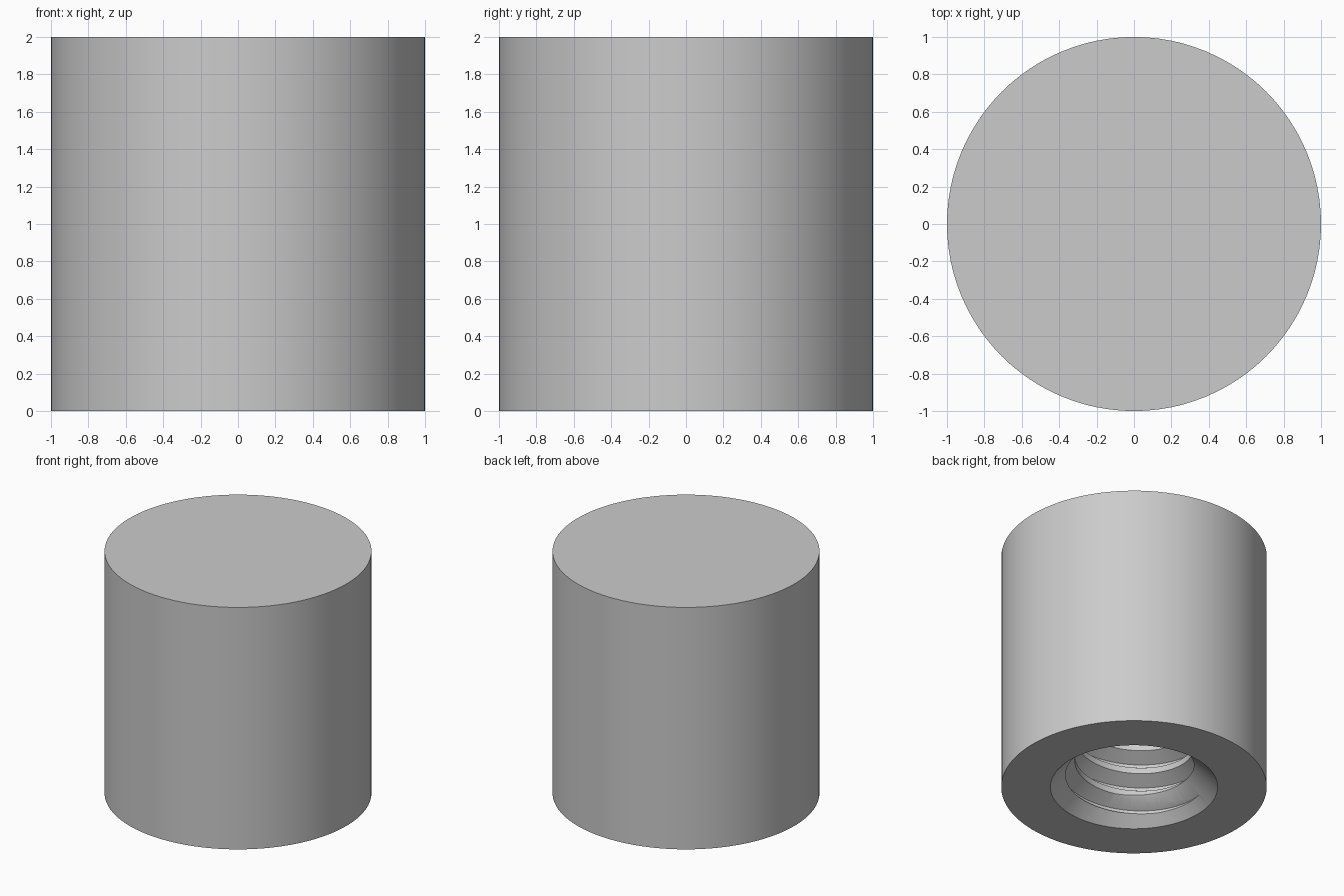
import bpy
import bmesh
from math import cos, sin, pi, radians

old = bpy.data.objects.get("Cube")
if old:
    bpy.data.objects.remove(old, do_unlink=True)

SEGMENTS = 96
PITCH = 0.2
CREST, ROOT = 0.445, 0.553
HOLE_DEPTH = 1.5
MOUTH = 0.63

gray = bpy.data.materials.new("plain_gray")
gray.use_nodes = True
color = (0.6, 0.6, 0.6, 1)
gray.diffuse_color = color
gray.node_tree.nodes["Principled BSDF"].inputs["Base Color"].default_value = color


def make_object(name, bm):
    bmesh.ops.recalc_face_normals(bm, faces=bm.faces[:])
    mesh = bpy.data.meshes.new(name)
    bm.to_mesh(mesh)
    bm.free()
    mesh.materials.append(gray)
    obj = bpy.data.objects.new(name, mesh)
    bpy.context.collection.objects.link(obj)
    return obj


def cone(name, r_low, r_high, z_low, z_high):
    bm = bmesh.new()
    bmesh.ops.create_cone(bm, cap_ends=True, segments=SEGMENTS, radius1=r_low,
                          radius2=r_high, depth=z_high - z_low)
    bmesh.ops.translate(bm, verts=bm.verts, vec=(0, 0, (z_low + z_high) / 2))
    return make_object(name, bm)


def threaded_rod(name, z_low, z_high):
    """Right-handed helical rod with flat crests and roots, trimmed at both ends."""
    profile = [(0, CREST), (0.25, CREST), (0.5625, ROOT), (0.6875, ROOT)]
    count = len(profile)
    turns = int((z_high - z_low) / PITCH) + 5
    start = 0.047 - 3 * PITCH
    bm = bmesh.new()
    columns = []
    for i in range(SEGMENTS):
        a = 2 * pi * i / SEGMENTS
        columns.append([
            bm.verts.new((r * cos(a), r * sin(a),
                          start + PITCH * (t + offset + i / SEGMENTS)))
            for t in range(turns) for offset, r in profile])
    # The last column meets the first one, one turn further up
    columns.append(columns[0][count:])
    for left, right in zip(columns, columns[1:]):
        rows = min(len(left), len(right))
        for j in range(rows - 1):
            bm.faces.new((left[j], right[j], right[j + 1], left[j + 1]))
    # Flat ends
    for z, direction in ((z_low, -1), (z_high, 1)):
        bmesh.ops.bisect_plane(bm, geom=bm.verts[:] + bm.edges[:] + bm.faces[:],
                               dist=1e-6, plane_co=(0, 0, z),
                               plane_no=(0, 0, direction), clear_outer=True)
        rim = [e for e in bm.edges if e.is_boundary
               and all(abs(v.co.z - z) < 1e-4 for v in e.verts)]
        bmesh.ops.edgeloop_fill(bm, edges=rim)
    return make_object(name, bm)


# Solid round body
body = cone("round_body", 1, 1, 0, 2)

# Threaded blind hole and its 45 degree lead-in
thread_cutter = threaded_rod("thread_cutter", -0.08, HOLE_DEPTH)
chamfer_cutter = cone("chamfer_cutter", MOUTH + 0.1, MOUTH - 0.25, -0.1, 0.25)

bpy.context.view_layer.objects.active = body
for cutter in (thread_cutter, chamfer_cutter):
    cutter.hide_render = True
    cut = body.modifiers.new(cutter.name, 'BOOLEAN')
    cut.operation = 'DIFFERENCE'
    cut.solver = 'EXACT'
    cut.object = cutter
    bpy.ops.object.modifier_apply(modifier=cut.name)
    bpy.data.objects.remove(cutter, do_unlink=True)

# Smooth round walls, crisp rims and thread edges
bpy.ops.object.select_all(action='DESELECT')
body.select_set(True)
bpy.ops.object.shade_smooth_by_angle(angle=radians(25))
